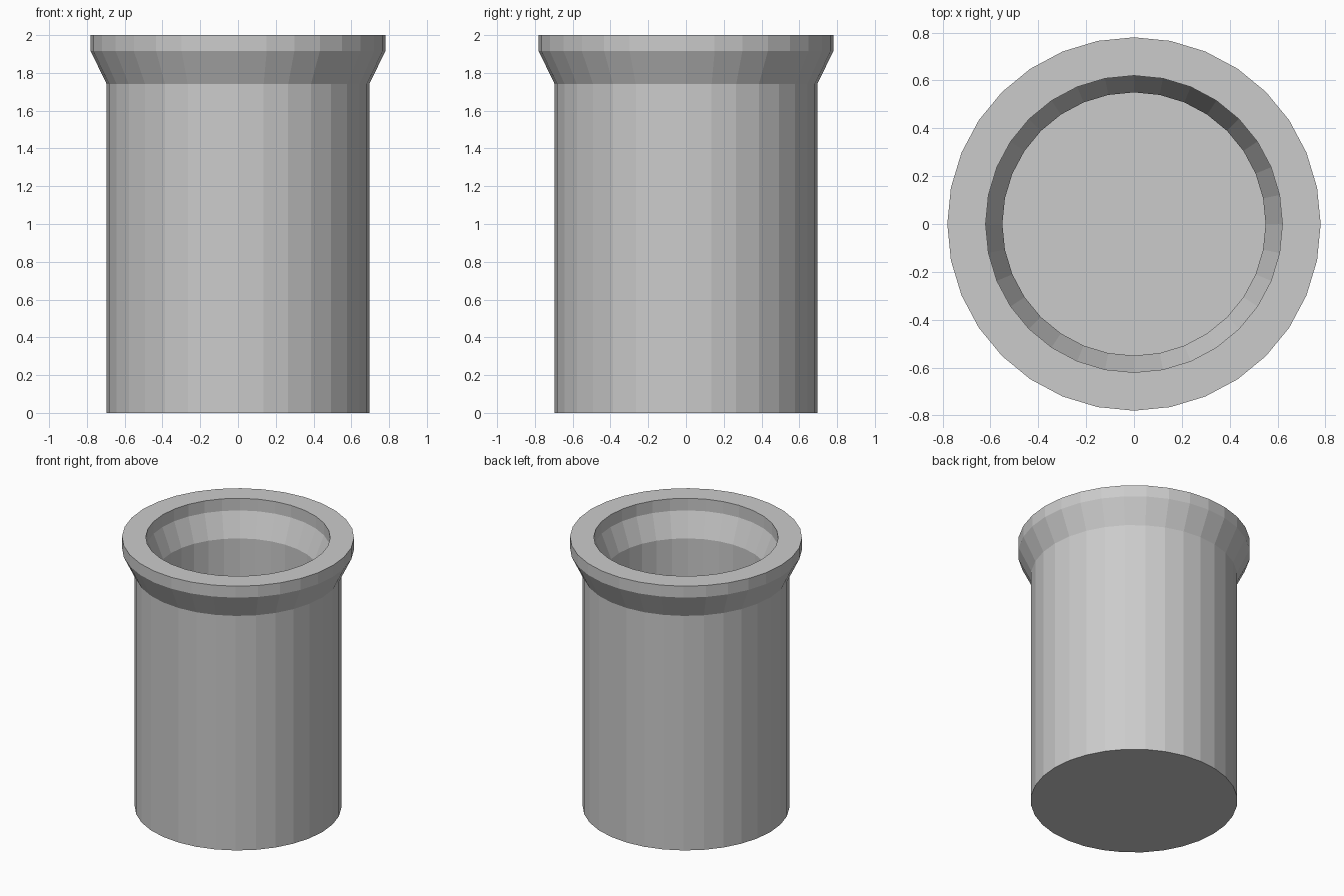
import bpy
import bmesh
from math import cos, sin, pi

if "Cube" in bpy.data.objects:
    bpy.data.objects.remove(bpy.data.objects["Cube"])

SIDES = 32

# Cup profile (radius, height): base, outer wall, flared lip, inner wall, floor
profile = [
    (0.695, 0.0), (0.695, 1.74), (0.78, 1.915), (0.78, 2.0),
    (0.62, 2.0), (0.62, 1.91), (0.55, 1.735), (0.55, 0.14),
]

bm = bmesh.new()
rings = [
    [bm.verts.new((r * cos(2 * pi * i / SIDES), r * sin(2 * pi * i / SIDES), z))
     for i in range(SIDES)]
    for r, z in profile
]

# Walls between neighbouring rings
for low, high in zip(rings, rings[1:]):
    for i in range(SIDES):
        j = (i + 1) % SIDES
        bm.faces.new((low[i], low[j], high[j], high[i]))

# Underside and inner floor
bm.faces.new(rings[0][::-1])
bm.faces.new(rings[-1])

mesh = bpy.data.meshes.new("flared_cup")
bm.to_mesh(mesh)
bm.free()
cup = bpy.data.objects.new("flared_cup", mesh)
bpy.context.collection.objects.link(cup)
